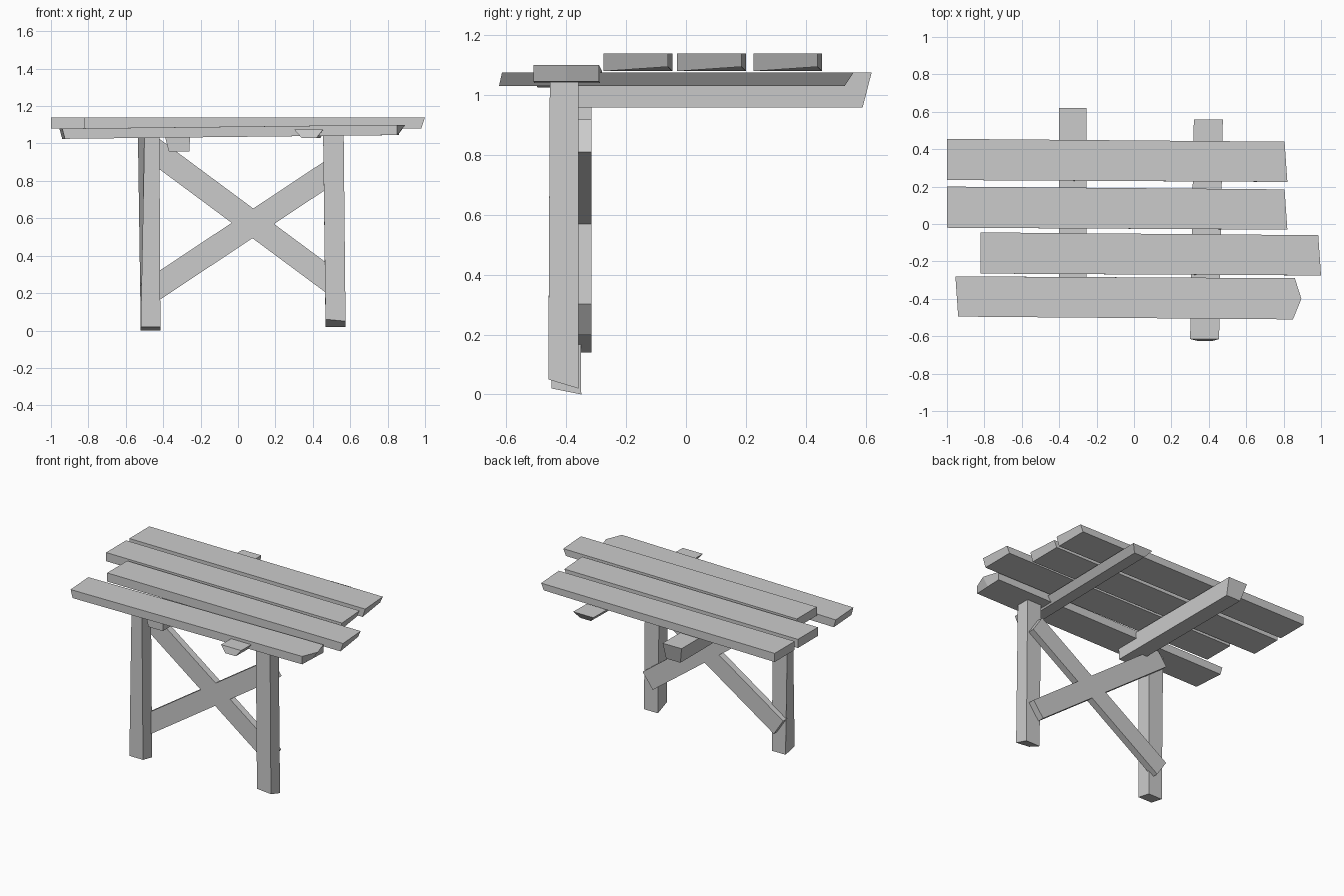
import bpy
import bmesh
from mathutils import Vector

cube = bpy.data.objects.get("Cube")
if cube:
    bpy.data.objects.remove(cube, do_unlink=True)

# Weathered grey timber
wood = bpy.data.materials.new("grey_wood")
wood.use_nodes = True
grey = (0.6, 0.6, 0.6, 1)
wood.diffuse_color = grey
wood.node_tree.nodes["Principled BSDF"].inputs["Base Color"].default_value = grey


def board(name, lower, upper):
    """Closed solid between two matching loops of 3D points."""
    bm = bmesh.new()
    a = [bm.verts.new(p) for p in lower]
    b = [bm.verts.new(p) for p in upper]
    count = len(a)
    bm.faces.new(a)
    bm.faces.new(b)
    for i in range(count):
        j = (i + 1) % count
        bm.faces.new((a[i], a[j], b[j], b[i]))
    bmesh.ops.recalc_face_normals(bm, faces=bm.faces)
    mesh = bpy.data.meshes.new(name)
    bm.to_mesh(mesh)
    bm.free()
    mesh.materials.append(wood)
    obj = bpy.data.objects.new(name, mesh)
    bpy.context.collection.objects.link(obj)
    return obj


def rect(x0, x1, y0, y1, z):
    return [Vector((x0, y0, z)), Vector((x1, y0, z)),
            Vector((x1, y1, z)), Vector((x0, y1, z))]


# Three upper planks, slightly skewed, with the left end cut under
for name, left, back in (("back_plank", -1, 0.455),
                         ("middle_plank", -1, 0.2),
                         ("inner_plank", -0.82, -0.045)):
    right = left + 1.82
    top = rect(left, right, back - 0.22, back, 1.14)
    top[1].y -= 0.01
    top[2] += Vector((-0.015, -0.015, 0))
    low = [p.copy() for p in top]
    for p in low:
        p.z = 1.08
    low[1].x -= 0.02
    low[2] += Vector((-0.02, 0, 0.015))
    board(name, low, top)

# Front plank: pointed upper edge at its left end
front_top = [Vector(p) for p in ((-0.94, -0.495, 1.08), (0.85, -0.51, 1.1),
                                 (0.895, -0.4, 1.1), (0.86, -0.29, 1.1),
                                 (-0.955, -0.28, 1.08))]
front_low = [p - Vector((0, 0, 0.055)) for p in front_top]
front_low[2].x = 0.855
for i in (0, 4):
    front_low[i].x += 0.015
board("front_plank", front_low, front_top)

# Cross beams under the planks
low = rect(-0.37, -0.26, -0.455, 0.59, 0.958)
top = rect(-0.4, -0.255, -0.455, 0.62, 1.075)
board("deep_beam", low, top)
low = rect(0.34, 0.42, -0.625, 0.53, 1.03)
top = rect(0.3, 0.455, -0.615, 0.56, 1.075)
for p in low[2:] + top[2:]:
    p.x += 0.02
board("shallow_beam", low, top)

# Legs with slanted feet
low = rect(-0.52, -0.415, -0.45, -0.35, 0)
top = rect(-0.5, -0.42, -0.455, -0.355, 1.04)
top[3].x = -0.535
low[0].z = low[1].z = 0.02
board("right_leg", low, top)
low = rect(0.468, 0.575, -0.46, -0.36, 0.02)
top = rect(0.455, 0.565, -0.455, -0.36, 1.05)
low[0].z = 0.06
low[1].z = 0.05
board("left_leg", low, top)

# Crossed braces behind the legs, cut square at their ends
for name, start, end in (("rising_brace", (-0.49, 0.195), (0.52, 0.865)),
                         ("falling_brace", (-0.49, 0.995), (0.515, 0.25))):
    a = Vector((start[0], 0, start[1]))
    b = Vector((end[0], 0, end[1]))
    along = (b - a).normalized()
    across = Vector((-along.z, 0, along.x)) * 0.065
    loop = [a - across, b - across, b + across, a + across]
    board(name, [p + Vector((0, -0.362, 0)) for p in loop],
          [p + Vector((0, -0.315, 0)) for p in loop])
